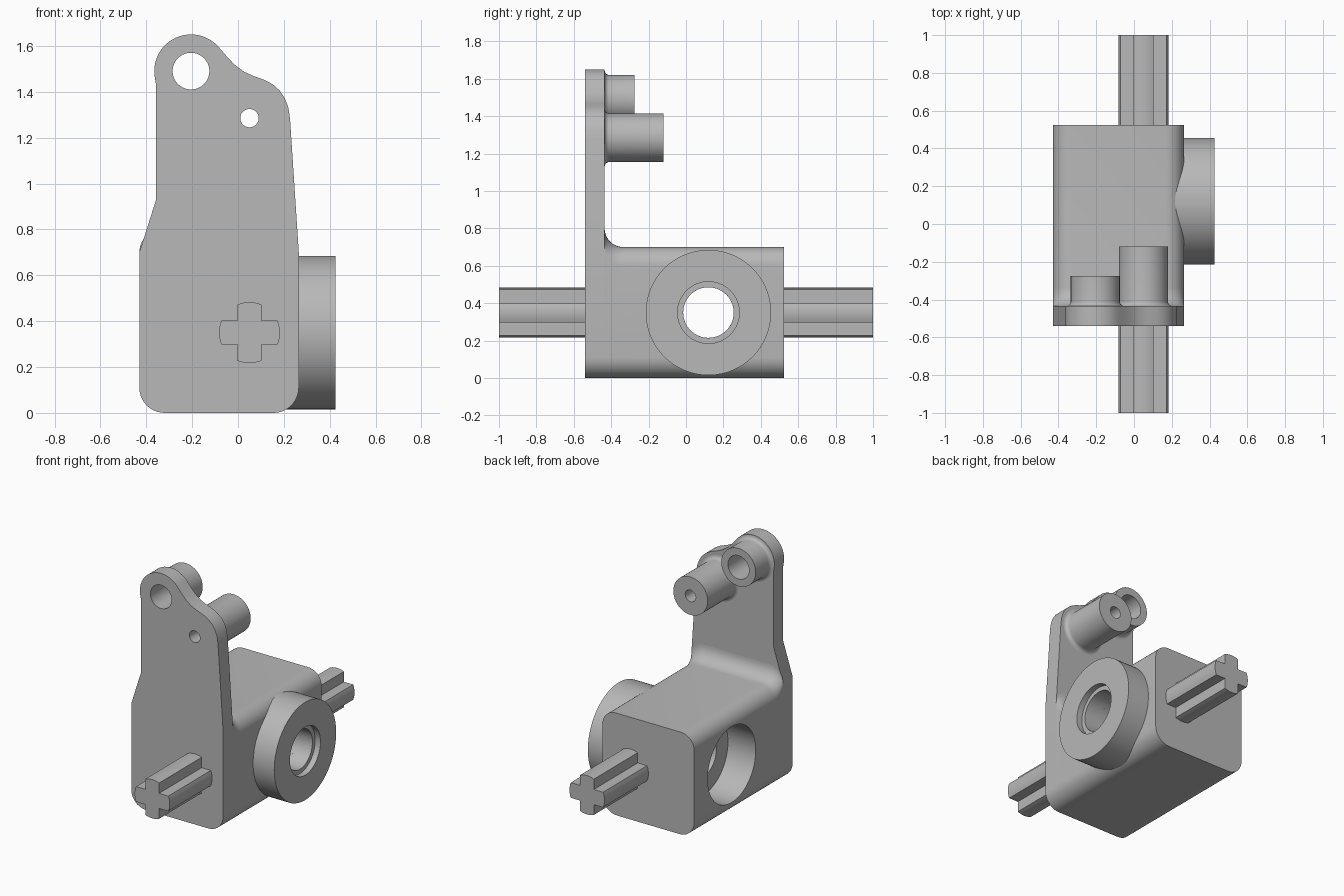
import bpy, bmesh
from math import sin, cos, pi, radians
from mathutils import Vector

cube = bpy.data.objects.get("Cube")
if cube:
    bpy.data.objects.remove(cube, do_unlink=True)

grey = bpy.data.materials.new("light grey plastic")
grey.use_nodes = True
GREY = (0.48, 0.48, 0.48, 1)
grey.diffuse_color = GREY
grey.node_tree.nodes["Principled BSDF"].inputs["Base Color"].default_value = GREY


def arc(cx, cz, r, a0, a1, n=10):
    """Points of an arc, angles in degrees."""
    angles = [radians(a0 + (a1 - a0) * i / n) for i in range(n + 1)]
    return [(cx + r * cos(a), cz + r * sin(a)) for a in angles]


def finish(name, bm):
    bmesh.ops.recalc_face_normals(bm, faces=bm.faces)
    mesh = bpy.data.meshes.new(name)
    bm.to_mesh(mesh)
    bm.free()
    mesh.materials.append(grey)
    obj = bpy.data.objects.new(name, mesh)
    bpy.context.collection.objects.link(obj)
    return obj


def loft(name, sections):
    """Skin (y, xz outline) sections along y and cap both ends."""
    bm = bmesh.new()
    rings = [[bm.verts.new((x, y, z)) for x, z in pts] for y, pts in sections]
    for a, b in zip(rings, rings[1:]):
        for i in range(len(a)):
            j = (i + 1) % len(a)
            bm.faces.new((a[i], a[j], b[j], b[i]))
    bm.faces.new(rings[0])
    bm.faces.new(rings[-1])
    return finish(name, bm)


def lathe(name, profile, origin, axis, n=64):
    """Revolve a closed (radius, distance) profile about the x or y axis."""
    bm = bmesh.new()
    rings = []
    for k in range(n):
        c, s = cos(2 * pi * k / n), sin(2 * pi * k / n)
        ring = []
        for r, d in profile:
            off = (d, r * c, r * s) if axis == "x" else (r * c, d, r * s)
            ring.append(bm.verts.new(Vector(origin) + Vector(off)))
        rings.append(ring)
    for k in range(n):
        a, b = rings[k], rings[(k + 1) % n]
        for i in range(len(profile)):
            j = (i + 1) % len(profile)
            bm.faces.new((a[i], a[j], b[j], b[i]))
    return finish(name, bm)


def bore(target, origin, axis, radius, start, end):
    """Cut a round hole, then discard the cutter."""
    circle = arc(0, 0, radius, 0, 360, 64)[:-1]
    cutter = loft("cutter", [(start, circle), (end, circle)])
    if axis == "x":
        for v in cutter.data.vertices:
            v.co = (v.co.y, v.co.x, v.co.z)
        cutter.data.flip_normals()
    cutter.location = origin
    cutter.hide_render = True
    mod = target.modifiers.new("bore", "BOOLEAN")
    mod.operation = "DIFFERENCE"
    mod.solver = "EXACT"
    mod.object = cutter
    bpy.context.view_layer.objects.active = target
    bpy.ops.object.modifier_apply(modifier=mod.name)
    bpy.data.objects.remove(cutter, do_unlink=True)


LEFT, RIGHT = -0.43, 0.265
FRONT, PLATE_BACK, BACK = -0.54, -0.435, 0.525
CORNER = 0.11
HUB = (0, 0.12, 0.35)
bottom = (arc(RIGHT - CORNER, CORNER, CORNER, 360, 270)
          + arc(LEFT + CORNER, CORNER, CORNER, 270, 180))

# Upright plate with a rounded eye and shoulder
shoulder = [(-0.05, 1.555), (-0.015, 1.518), (0.025, 1.488), (0.07, 1.468),
            (0.115, 1.452), (0.152, 1.432), (0.183, 1.404), (0.205, 1.37),
            (0.22, 1.33), (0.227, 1.28)]
outline = (bottom + [(LEFT, 0.7), (-0.357, 0.93), (-0.357, 1.43)]
           + arc(-0.205, 1.49, 0.16, 188, 40, 24) + shoulder + [(RIGHT, 0.7)])
plate = loft("upright_plate", [(FRONT, outline), (PLATE_BACK, outline)])


# Body block, sweeping up into the plate with a concave fillet
def block_section(rise):
    top = 0.7 + rise
    return (bottom + arc(LEFT + 0.1, top - 0.1, 0.1, 180, 90)
            + arc(RIGHT - 0.1, top - 0.1, 0.1, 90, 0))


sections = []
for i in range(11):
    a = pi / 2 * (1 - i / 10)
    sections.append((PLATE_BACK + 0.1 * (1 - sin(a)), block_section(0.1 * (1 - cos(a)))))
sections.append((BACK, block_section(0)))
block = loft("body_block", sections)
bore(block, HUB, "x", 0.135, -0.6, 0.6)
bore(block, HUB, "x", 0.26, -0.6, -0.22)

# Round hub with a counterbored hole
hub = lathe("side_hub", [(0.135, 0.1), (0.335, 0.1), (0.335, 0.425), (0.165, 0.425),
                         (0.165, 0.385), (0.135, 0.385)], HUB, "x", 96)

# Hollow bosses behind the plate, each with a small base fillet
bosses = []
for name, x, z, inner, end in (("upper_boss", -0.205, 1.49, 0.08, -0.275),
                               ("lower_boss", 0.05, 1.285, 0.04, -0.12)):
    fillet = arc(0.155, PLATE_BACK + 0.025, 0.025, 270, 180, 5)
    profile = [(inner, PLATE_BACK)] + fillet + [(0.13, end), (inner, end)]
    bosses.append(lathe(name, profile, (x, 0, z), "y"))
    bore(plate, (x, 0, z), "y", inner, -0.7, -0.3)

# Cross-shaped axle stubs with curved arm tips
tip = 23
cross = []
for q in range(4):
    turn = 90 * q
    cross += arc(0.05, 0.35, 0.133, turn - tip, turn + tip, 6)
    cross += arc(0.05, 0.35, 0.0735, turn + 45, turn + 45, 1)[:1]
axles = [loft("front_axle", [(-1, cross), (-0.3, cross)]),
         loft("rear_axle", [(0.42, cross), (1, cross)])]

# Smooth the curved surfaces and keep the edges crisp
bpy.ops.object.select_all(action="DESELECT")
for obj in [plate, block, hub] + bosses + axles:
    obj.select_set(True)
bpy.context.view_layer.objects.active = plate
bpy.ops.object.shade_smooth_by_angle(angle=radians(25))
